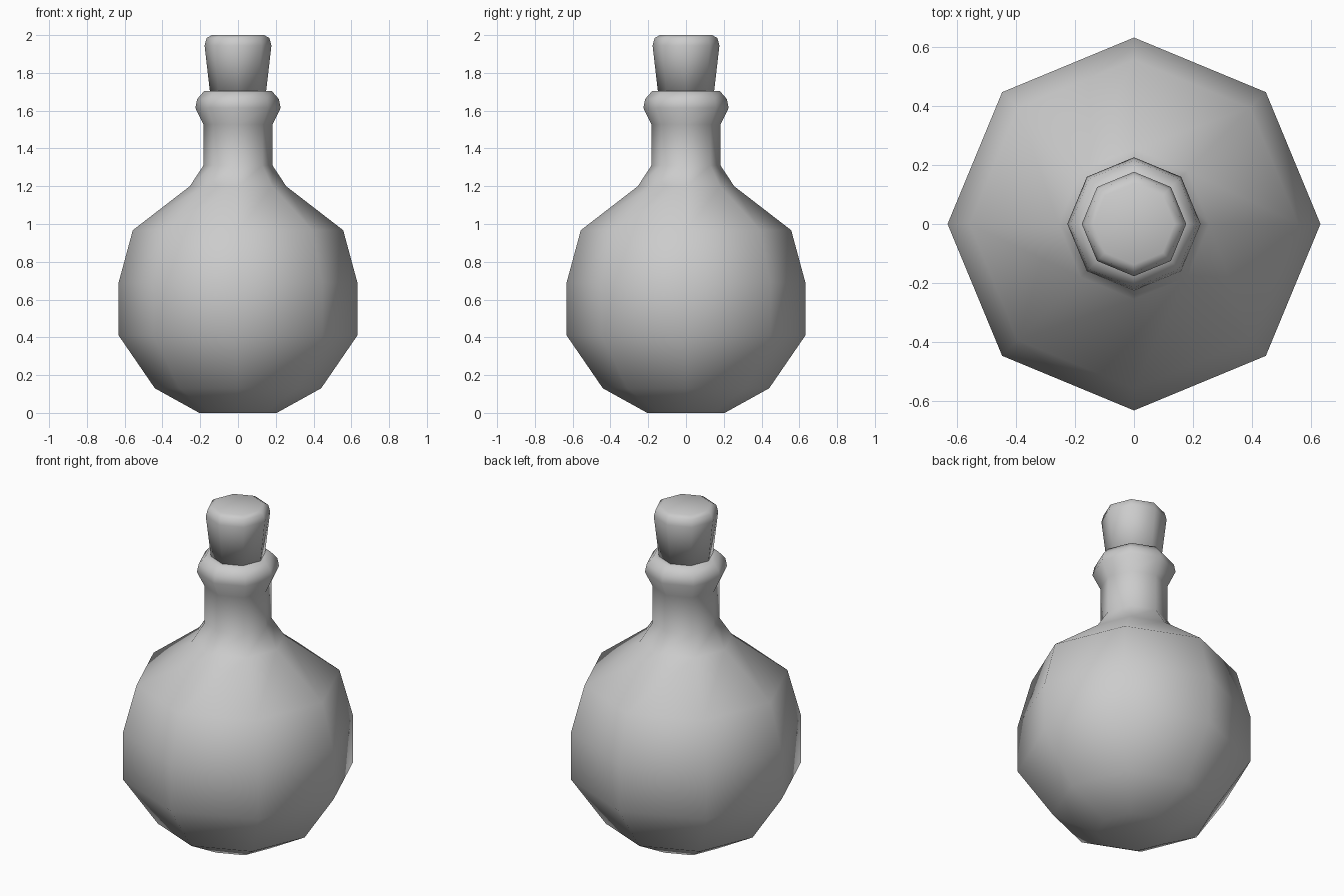
import bpy, bmesh, math

if "Cube" in bpy.data.objects:
    bpy.data.objects.remove(bpy.data.objects["Cube"])

SIDES = 8


def lathe(name, profile):
    """Revolve (radius, z) points around z, capping both ends."""
    bm = bmesh.new()
    rings = []
    for r, z in profile:
        rings.append([bm.verts.new((r * math.cos(2 * math.pi * i / SIDES),
                                    r * math.sin(2 * math.pi * i / SIDES), z))
                      for i in range(SIDES)])
    for low, high in zip(rings, rings[1:]):
        for i in range(SIDES):
            j = (i + 1) % SIDES
            bm.faces.new((low[i], low[j], high[j], high[i]))
    bm.faces.new(rings[0][::-1])
    bm.faces.new(rings[-1])
    for f in bm.faces:
        f.smooth = True
    bmesh.ops.recalc_face_normals(bm, faces=bm.faces)
    mesh = bpy.data.meshes.new(name)
    bm.to_mesh(mesh)
    bm.free()
    obj = bpy.data.objects.new(name, mesh)
    bpy.context.collection.objects.link(obj)
    return obj


# Round flask with narrow neck and flared lip
lathe("flask", [
    (0.205, 0.0), (0.44, 0.13), (0.632, 0.41), (0.632, 0.69),
    (0.557, 0.967), (0.255, 1.20), (0.183, 1.31), (0.183, 1.527),
    (0.226, 1.615), (0.216, 1.662), (0.18, 1.703), (0.14, 1.703),
])

# Tapered stopper with a bevelled top edge
lathe("stopper", [
    (0.148, 1.695), (0.177, 1.945), (0.166, 1.985), (0.138, 2.0),
])
